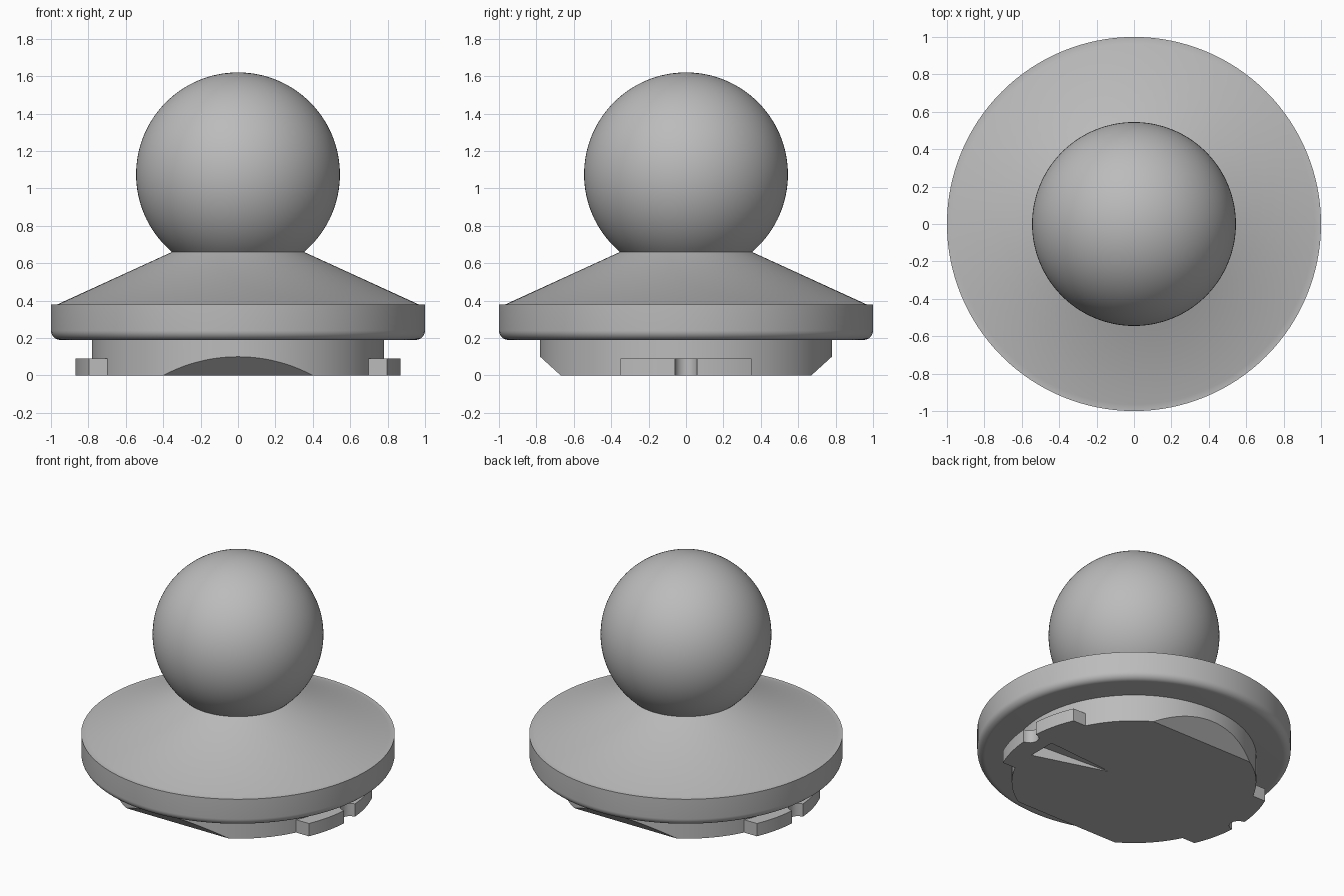
import bpy, bmesh
from math import sin, cos, pi, asin, sqrt, radians
from mathutils import Vector, Matrix

if "Cube" in bpy.data.objects:
    bpy.data.objects.remove(bpy.data.objects["Cube"], do_unlink=True)

# Single grey finish
GREY = (0.5, 0.5, 0.5, 1)
grey = bpy.data.materials.new("plain grey")
grey.use_nodes = True
grey.diffuse_color = GREY
grey.node_tree.nodes["Principled BSDF"].inputs["Base Color"].default_value = GREY


def add_object(name, bm):
    bmesh.ops.recalc_face_normals(bm, faces=bm.faces)
    mesh = bpy.data.meshes.new(name)
    bm.to_mesh(mesh)
    bm.free()
    mesh.materials.append(grey)
    obj = bpy.data.objects.new(name, mesh)
    bpy.context.collection.objects.link(obj)
    return obj


def activate(obj):
    bpy.ops.object.select_all(action='DESELECT')
    obj.select_set(True)
    bpy.context.view_layer.objects.active = obj


def smooth(obj):
    activate(obj)
    bpy.ops.object.shade_smooth_by_angle(angle=radians(25))


def lathe(profile, steps=128):
    """Spin (radius, height) points around the z axis."""
    bm = bmesh.new()
    verts = [bm.verts.new((r, 0, z)) for r, z in profile]
    edges = [bm.edges.new(pair) for pair in zip(verts, verts[1:])]
    bmesh.ops.spin(bm, geom=verts + edges, axis=(0, 0, 1), cent=(0, 0, 0),
                   angle=2 * pi, steps=steps, use_merge=True)
    bmesh.ops.remove_doubles(bm, verts=bm.verts, dist=0.0005)
    return bm


# Ball, cut off where it meets the cone
BALL_R, BALL_Z, NECK_Z = 0.545, 1.075, 0.66
low = asin((NECK_Z - BALL_Z) / BALL_R)
ball_arc = [low + (pi / 2 - low) * i / 48 for i in range(49)]
ball = lathe([(BALL_R * cos(a), BALL_Z + BALL_R * sin(a)) for a in ball_arc])
smooth(add_object("ball", ball))

# Sloping flange with a rounded lower rim
FILLET, RIM_Z = 0.05, 0.19
rim = [(1 - FILLET + FILLET * sin(a), RIM_Z + FILLET - FILLET * cos(a))
       for a in [pi / 2 * i / 8 for i in range(9)]]
flange = lathe([(0, RIM_Z)] + rim + [(1, 0.38), (0.965, 0.38), (0.353, NECK_Z)])
smooth(add_object("flange", flange))

# Base plug with a sloping flat cut on the front and the back
BASE_R = 0.78
bm = lathe([(0, 0), (BASE_R, 0), (BASE_R, 0.2), (0, 0.2)])
for side in (-1, 1):
    cut = bmesh.ops.bisect_plane(
        bm, geom=bm.verts[:] + bm.edges[:] + bm.faces[:], dist=0.0001,
        plane_co=(0, side * 0.67, 0), plane_no=(0, side * 0.1, -0.11),
        clear_outer=True)
    rim_edges = [e for e in cut["geom_cut"] if isinstance(e, bmesh.types.BMEdge)]
    bmesh.ops.holes_fill(bm, edges=rim_edges, sides=0)
base = add_object("base_plug", bm)

# Tapered ramp recesses in the underside
for turn in (0, pi):
    bm = bmesh.new()
    bm.verts.new((0.2, 0, -0.002))
    for y in (-0.16, 0.04):
        for z in (-0.002, 0.09):
            bm.verts.new((0.72, y, z))
    bmesh.ops.convex_hull(bm, input=bm.verts[:])
    bm.transform(Matrix.Rotation(turn, 4, 'Z'))
    cutter = add_object("recess_cutter", bm)
    cutter.hide_render = True
    activate(base)
    mod = base.modifiers.new("recess", 'BOOLEAN')
    mod.operation = 'DIFFERENCE'
    mod.solver = 'EXACT'
    mod.object = cutter
    bpy.ops.object.modifier_apply(modifier=mod.name)
    bpy.data.objects.remove(cutter, do_unlink=True)
smooth(base)

# Locking tabs with a half-round notch
TAB_R, TAB_INNER, TAB_HALF, TAB_H, NOTCH = 0.87, 0.77, 0.35, 0.09, 0.06


def arc(radius, y0, y1, count=12):
    ys = [y0 + (y1 - y0) * i / count for i in range(count + 1)]
    return [(sqrt(radius ** 2 - y * y), y) for y in ys]


notch = [(TAB_R - NOTCH * sin(a), -NOTCH * cos(a))
         for a in [pi * i / 12 for i in range(1, 12)]]
outline = (arc(TAB_R, -TAB_HALF, -NOTCH) + notch + arc(TAB_R, NOTCH, TAB_HALF)
           + arc(TAB_INNER, TAB_HALF, -TAB_HALF, 24))
for name, turn in (("left_tab", 0), ("right_tab", pi)):
    bm = bmesh.new()
    face = bm.faces.new([bm.verts.new((x, y, 0)) for x, y in outline])
    top = bmesh.ops.extrude_face_region(bm, geom=[face], use_keep_orig=True)["geom"]
    bmesh.ops.translate(bm, vec=Vector((0, 0, TAB_H)),
                        verts=[v for v in top if isinstance(v, bmesh.types.BMVert)])
    bm.transform(Matrix.Rotation(turn, 4, 'Z'))
    smooth(add_object(name, bm))
